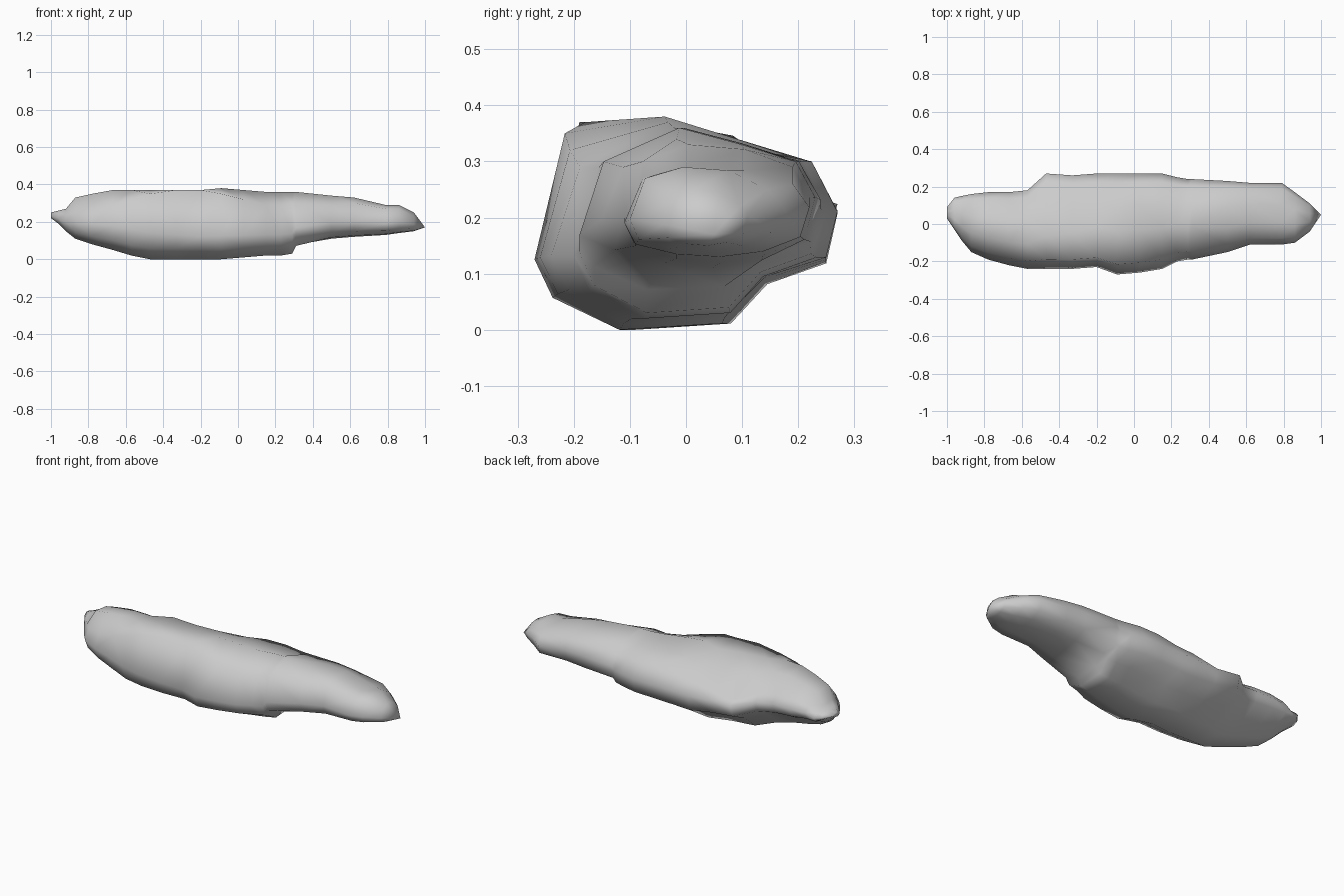
import bpy
import bmesh

# Remove the default cube if present
cube = bpy.data.objects.get("Cube")
if cube:
    bpy.data.objects.remove(cube, do_unlink=True)


def make_material(name, rgb):
    mat = bpy.data.materials.new(name)
    mat.use_nodes = True
    colour = (*rgb, 1.0)
    mat.diffuse_color = colour
    mat.node_tree.nodes["Principled BSDF"].inputs["Base Color"].default_value = colour
    return mat


# Cross-section outlines, as percentages of a station's width (y) and height (z):
# two crest points, then the back edge, the underside and the front edge
TAIL = [(32, 100), (62, 95), (100, 62), (96, 45), (74, 29),
        (53, 7), (28, 0), (8, 16), (0, 40)]
BODY = [(43, 100), (68, 89), (100, 56), (96, 32), (75, 22),
        (62, 3), (28, 0), (6, 15), (0, 33)]
NOSE = [(35, 100), (65, 96), (100, 55), (95, 22), (75, 6),
        (52, 0), (28, 3), (6, 14), (0, 38)]
FRONT_SHOULDER = 10
BACK_SHOULDER = 91


def outline_at(x):
    """Blend the outlines along the length: tail to body, then body to nose."""
    if x < 0:
        first, second, t = TAIL, BODY, (x + 0.56) / 0.36
    else:
        first, second, t = BODY, NOSE, (x - 0.29) / 0.1
    t = min(max(t, 0.0), 1.0)
    return [(a + (c - a) * t, b + (d - b) * t)
            for (a, b), (c, d) in zip(first, second)]


# Stations along the rock in hundredths:
# x, front, back, bottom, top, front shoulder height, back shoulder height
STATIONS = [
    (-100, 3, 9, 22, 25, 24, 24), (-96, -3, 14, 19, 26, 25, 25),
    (-92, -9, 15, 15, 27, 24, 25), (-87, -15, 16, 11, 33, 25, 28),
    (-78, -19, 17, 8, 35, 26, 29), (-67, -22, 17, 5, 37, 29, 29),
    (-57, -24, 18, 2, 37, 32, 27), (-47, -24, 27, 0, 37, 35, 24),
    (-33, -24, 26, 0, 37, 37, 25), (-20, -23, 27, 0, 37, 37, 27),
    (-9, -27, 27, 0, 38, 35, 28), (3, -26, 27, 1, 37, 32, 30),
    (15, -24, 27, 2, 36, 29, 30), (23, -20, 25, 2, 36, 29, 30),
    (29, -19, 24, 3, 36, 30, 30), (31, -19, 24, 7, 36, 30, 30),
    (50, -15, 23, 11, 34, 29, 30), (62, -11, 22, 12, 33, 30, 29),
    (79, -11, 22, 13, 29, 27, 26), (86, -10, 17, 14, 29, 27, 25),
    (94, -4, 11, 15, 25, 23, 22),
]
TIP = (1.0, 0.05, 0.17)


def station_ring(bm, station):
    """Closed ring of vertices, starting at the front shoulder."""
    x, front, back, low, high, front_top, back_top = (v / 100 for v in station)

    def across(u):
        return front + (back - front) * u / 100

    points = [(across(u), low + (high - low) * v / 100) for u, v in outline_at(x)]
    points.insert(2, (across(BACK_SHOULDER), back_top))
    points.insert(0, (across(FRONT_SHOULDER), front_top))
    return [bm.verts.new((x, y, z)) for y, z in points]


def loft_rock(name, mat):
    bm = bmesh.new()
    rings = [station_ring(bm, station) for station in STATIONS]
    count = len(rings[0])
    # Skin between neighbouring rings
    for ring, following in zip(rings, rings[1:]):
        for i in range(count):
            j = (i + 1) % count
            bm.faces.new((ring[i], ring[j], following[j], following[i]))
    # Blunt tail and pointed nose
    bm.faces.new(rings[0])
    tip = bm.verts.new(TIP)
    for i in range(count):
        bm.faces.new((rings[-1][i], rings[-1][(i + 1) % count], tip))
    bmesh.ops.triangulate(bm, faces=bm.faces[:])
    bmesh.ops.recalc_face_normals(bm, faces=bm.faces[:])
    for face in bm.faces:
        face.smooth = True
    mesh = bpy.data.meshes.new(name)
    bm.to_mesh(mesh)
    bm.free()
    mesh.materials.append(mat)
    obj = bpy.data.objects.new(name, mesh)
    bpy.context.collection.objects.link(obj)


# One long, lumpy rock with a keel that ends short of the nose
loft_rock("rock", make_material("light grey stone", (0.6, 0.6, 0.6)))
